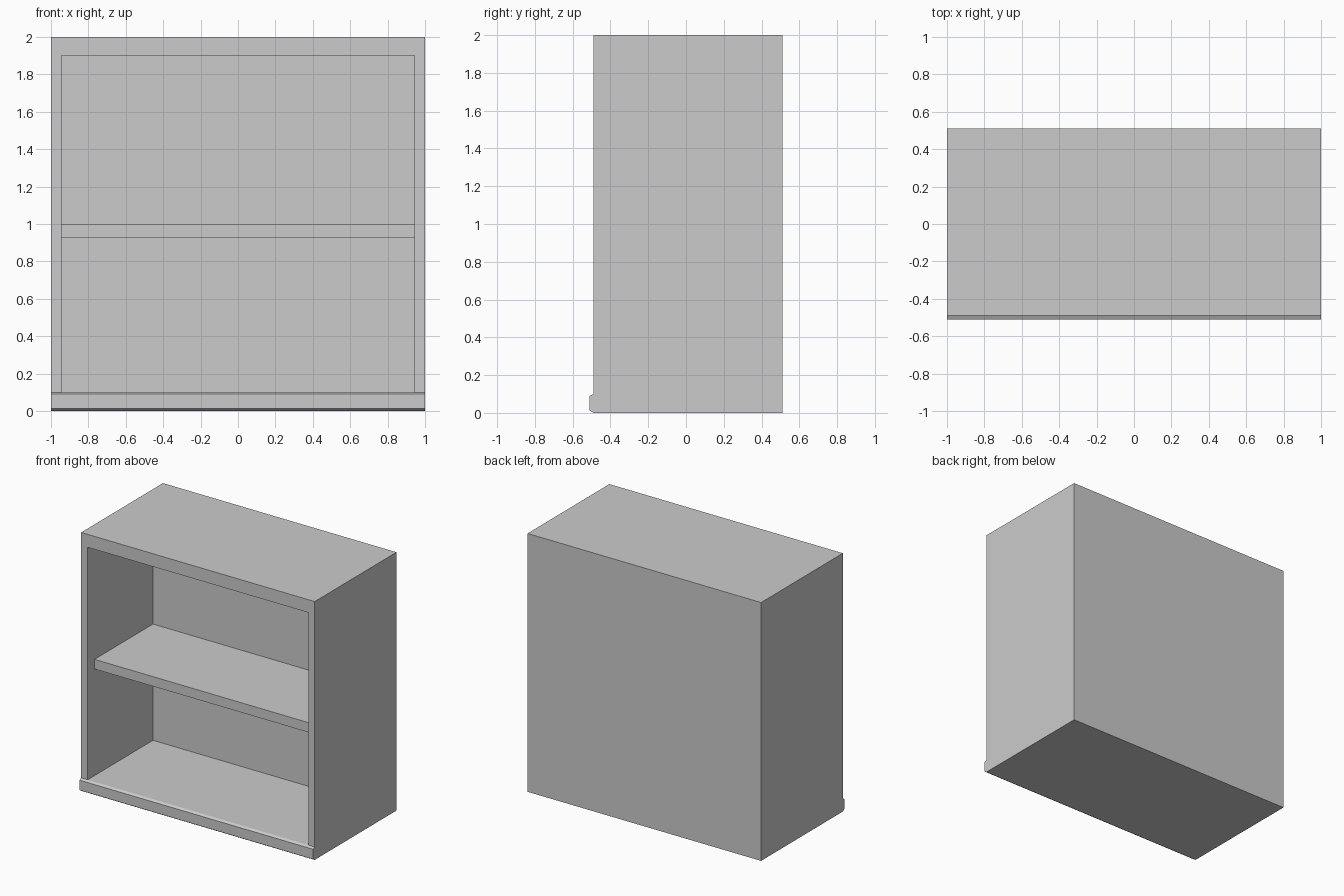
import bpy
import bmesh

cube = bpy.data.objects.get("Cube")
if cube:
    bpy.data.objects.remove(cube, do_unlink=True)

grey = bpy.data.materials.new("plain_grey")
grey.use_nodes = True
COLOUR = (0.6, 0.6, 0.6, 1)
grey.diffuse_color = COLOUR
grey.node_tree.nodes["Principled BSDF"].inputs["Base Color"].default_value = COLOUR

# Overall sizes
FRONT, BACK, HEIGHT = -0.49, 0.51, 2.0
INNER_X, FLOOR, CEILING = 0.945, 0.1, 1.9
INNER_BACK = 0.31


def extrude(name, profile, offset):
    """Solid made by pushing a closed profile along an offset."""
    bm = bmesh.new()
    face = bm.faces.new([bm.verts.new(p) for p in profile])
    result = bmesh.ops.extrude_face_region(bm, geom=[face])
    moved = [v for v in result["geom"] if isinstance(v, bmesh.types.BMVert)]
    bmesh.ops.translate(bm, verts=moved, vec=offset)
    bmesh.ops.recalc_face_normals(bm, faces=bm.faces)
    mesh = bpy.data.meshes.new(name)
    bm.to_mesh(mesh)
    bm.free()
    mesh.materials.append(grey)
    obj = bpy.data.objects.new(name, mesh)
    bpy.context.collection.objects.link(obj)
    return obj


def box(name, x, y, z):
    """Box between pairs of limits."""
    base = [(x[0], y[0], z[0]), (x[1], y[0], z[0]),
            (x[1], y[1], z[0]), (x[0], y[1], z[0])]
    return extrude(name, base, (0, 0, z[1] - z[0]))


# Cabinet body: one block with the front opening inset and pushed in
body = box("cabinet_body", (-1, 1), (FRONT, BACK), (0, HEIGHT))
bm = bmesh.new()
bm.from_mesh(body.data)
front = min(bm.faces, key=lambda f: f.calc_center_median().y)
bmesh.ops.inset_region(bm, faces=[front], thickness=0.05)
for v in front.verts:
    v.co.x = INNER_X if v.co.x > 0 else -INNER_X
    v.co.z = CEILING if v.co.z > 1 else FLOOR
pushed = bmesh.ops.extrude_discrete_faces(bm, faces=[front])["faces"][0]
for v in pushed.verts:
    v.co.y = INNER_BACK
bmesh.ops.recalc_face_normals(bm, faces=bm.faces)
bm.to_mesh(body.data)
bm.free()

# Middle shelf, set back a little from the opening
box("shelf", (-INNER_X, INNER_X), (-0.405, INNER_BACK), (0.925, 1.0))

# Chamfered skirting board along the foot of the front
LIP = FRONT - 0.02
extrude("skirting_board",
        [(-1, FRONT, 0), (-1, LIP, 0.013), (-1, LIP, 0.09), (-1, FRONT, FLOOR)],
        (2, 0, 0))
